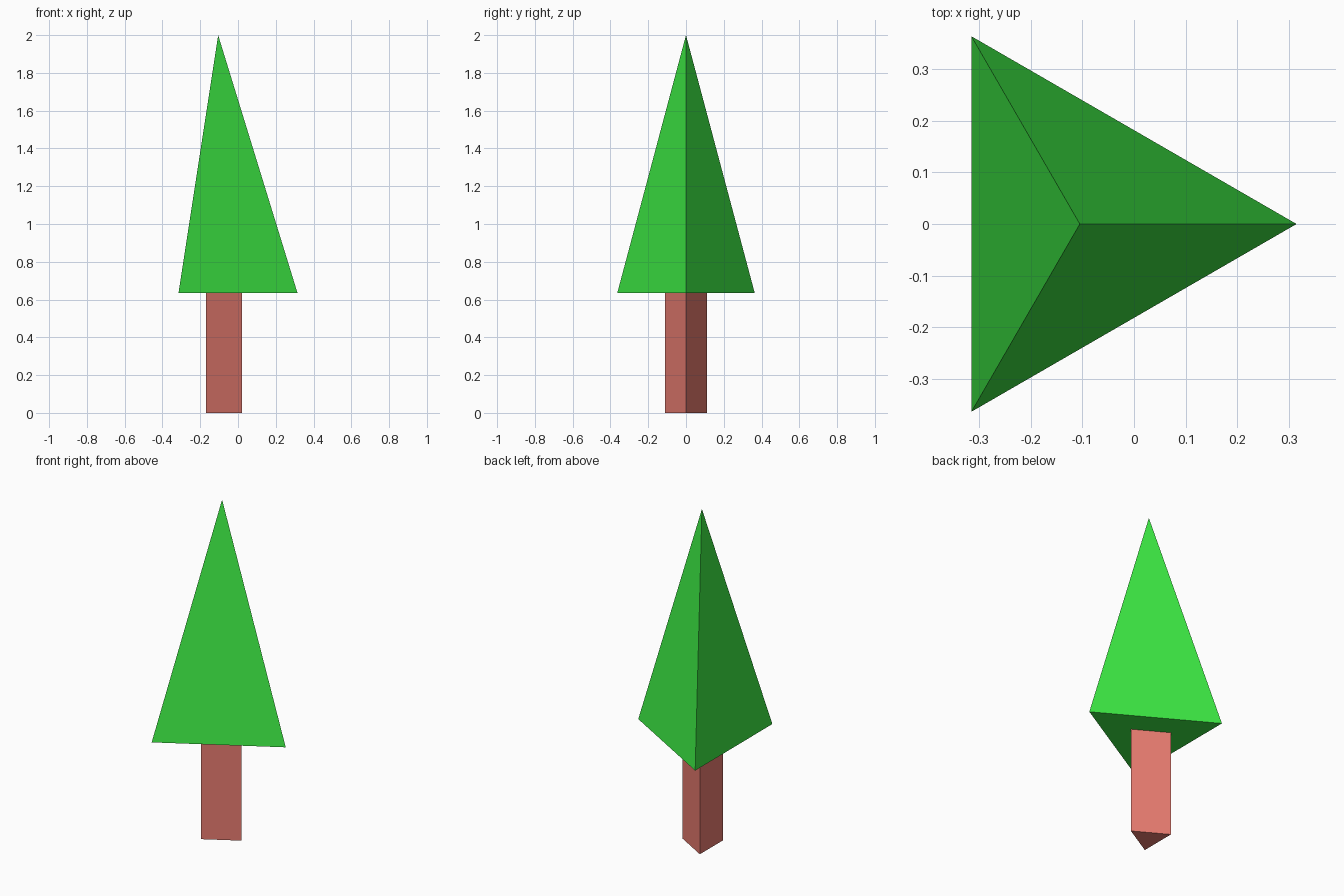
import bpy
import bmesh
from math import pi
from mathutils import Matrix

cube = bpy.data.objects.get("Cube")
if cube:
    bpy.data.objects.remove(cube, do_unlink=True)

AXIS_X = -0.105   # shared vertical axis of trunk and foliage
CROWN_Z = 0.635   # height where the foliage begins
TOP_Z = 2.0


def make_material(name, color):
    mat = bpy.data.materials.new(name)
    mat.use_nodes = True
    mat.diffuse_color = color
    mat.node_tree.nodes["Principled BSDF"].inputs["Base Color"].default_value = color
    return mat


def three_sided(name, bottom_radius, top_radius, z0, z1, mat):
    """Capped triangular prism or pyramid with one corner pointing to +x."""
    bm = bmesh.new()
    bmesh.ops.create_cone(bm, cap_ends=True, segments=3, radius1=bottom_radius,
                          radius2=top_radius, depth=z1 - z0)
    bmesh.ops.remove_doubles(bm, verts=bm.verts, dist=1e-5)
    # Turn the corner that lies furthest from the axis plane onto +x
    corner = min(bm.verts, key=lambda v: (round(v.co.z, 3), abs(v.co.x)))
    turn = -pi / 2 if corner.co.y > 0 else pi / 2
    bm.transform(Matrix.Translation((0, 0, (z0 + z1) / 2)) @ Matrix.Rotation(turn, 4, "Z"))
    bmesh.ops.recalc_face_normals(bm, faces=bm.faces)
    mesh = bpy.data.meshes.new(name)
    bm.to_mesh(mesh)
    bm.free()
    mesh.materials.append(mat)
    obj = bpy.data.objects.new(name, mesh)
    obj.location.x = AXIS_X
    bpy.context.collection.objects.link(obj)
    return obj


bark = make_material("reddish_brown_bark", (0.8, 0.2, 0.162, 1))
leaf = make_material("bright_green_leaf", (0.045, 0.8, 0.056, 1))

# Trunk prism and foliage pyramid
three_sided("trunk", 0.127, 0.127, 0, CROWN_Z, bark)
three_sided("foliage", 0.42, 0, CROWN_Z, TOP_Z, leaf)
